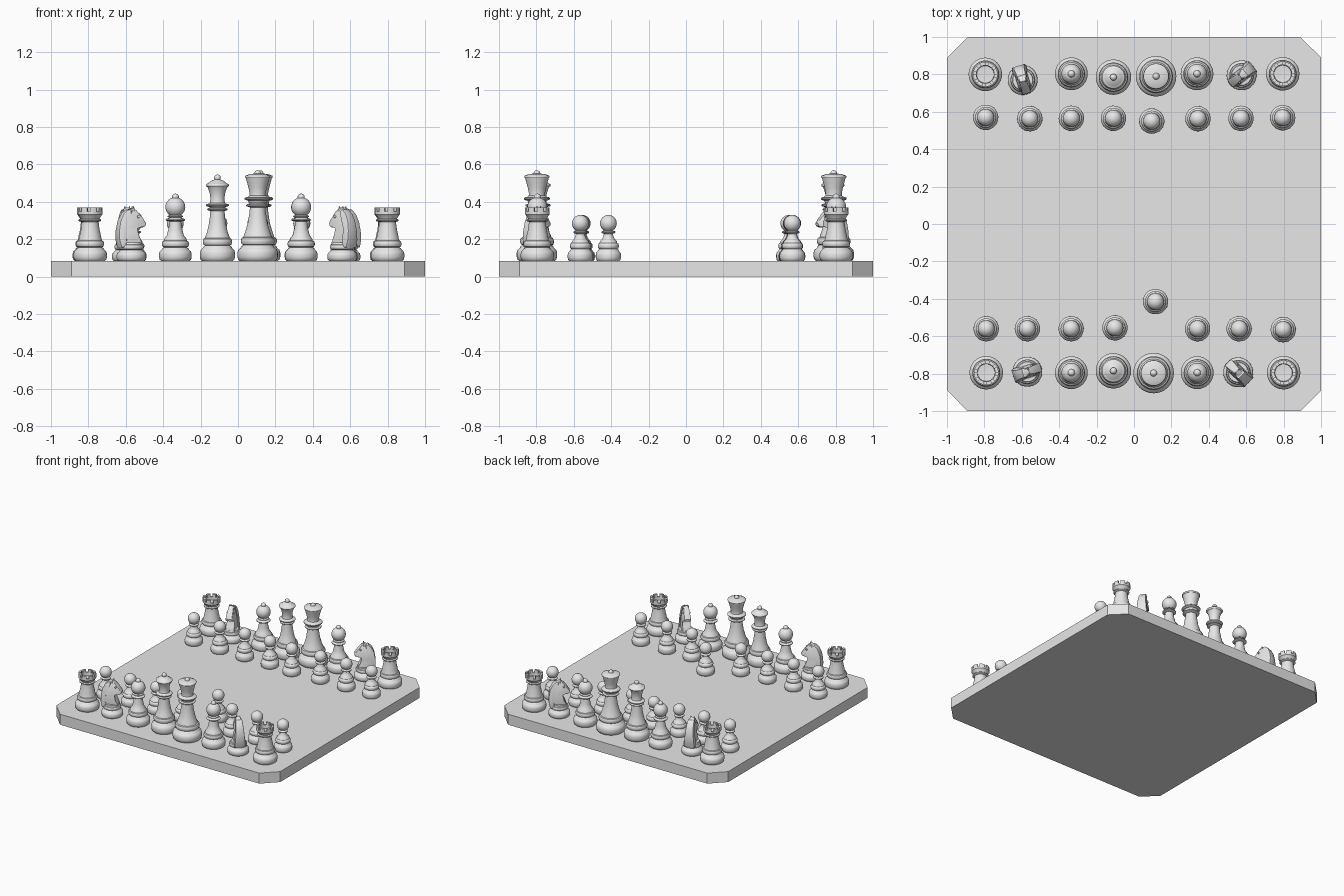
import bpy, bmesh, math
from mathutils import Matrix, Vector

if "Cube" in bpy.data.objects:
    bpy.data.objects.remove(bpy.data.objects["Cube"])

TOP = 0.085          # board height
SEG = 32

grey = bpy.data.materials.new("plain_grey")
grey.diffuse_color = (0.8, 0.8, 0.8, 1)
grey.use_nodes = True
grey.node_tree.nodes["Principled BSDF"].inputs["Base Color"].default_value = grey.diffuse_color


def finish(bm, name):
    bmesh.ops.recalc_face_normals(bm, faces=bm.faces[:])
    me = bpy.data.meshes.new(name)
    bm.to_mesh(me)
    bm.free()
    me.materials.append(grey)
    me.shade_smooth()
    me.set_sharp_from_angle(angle=math.radians(38))
    return me


def place(me, name, x, y, z=TOP, turn=0):
    ob = bpy.data.objects.new(name, me)
    ob.location = (x, y, z)
    ob.rotation_euler.z = math.radians(turn)
    bpy.context.collection.objects.link(ob)


# ---- profile helpers (radius, height) ----
def bulge(r, z0, z1, d, n=5):
    """Rounded ring of outer radius r between two heights."""
    mid, h = (z0 + z1) / 2, (z1 - z0) / 2
    angles = [math.pi * (i / n - 0.5) for i in range(n + 1)]
    return [(r - d + d * math.cos(a), mid + h * math.sin(a)) for a in angles]


def ball(r, zc, start=-60, end=90, n=10):
    pts = []
    for i in range(n + 1):
        a = math.radians(start + (end - start) * i / n)
        pts.append((r * math.cos(a) if i < n or end < 90 else 0, zc + r * math.sin(a)))
    return pts


def foot(r, h):
    """Turned base shared by every piece."""
    return ([(0, 0)] + bulge(r, 0, 0.46 * h, 0.12 * r)
            + [(0.83 * r, 0.5 * h), (0.79 * r, 0.56 * h)]
            + bulge(0.83 * r, 0.6 * h, 0.9 * h, 0.13 * r) + [(0.66 * r, h)])


def lathe(bm, pts):
    vs = [bm.verts.new((r, 0, z)) for r, z in pts]
    es = [bm.edges.new(p) for p in zip(vs, vs[1:])]
    bmesh.ops.spin(bm, geom=vs + es, cent=(0, 0, 0), axis=(0, 0, 1),
                   angle=2 * math.pi, steps=SEG, use_duplicate=False)
    bmesh.ops.remove_doubles(bm, verts=bm.verts[:], dist=0.0003)


def turned(name, pts):
    bm = bmesh.new()
    lathe(bm, pts)
    return finish(bm, name)


# ---- board with cut corners ----
bm = bmesh.new()
c = 0.89
outline = [(c, -1), (1, -c), (1, c), (c, 1), (-c, 1), (-1, c), (-1, -c), (-c, -1)]
low = [bm.verts.new((x, y, 0)) for x, y in outline]
face = bm.faces.new(low)
ext = bmesh.ops.extrude_face_region(bm, geom=[face], use_keep_orig=True)
bmesh.ops.translate(bm, vec=(0, 0, TOP),
                    verts=[v for v in ext["geom"] if isinstance(v, bmesh.types.BMVert)])
place(finish(bm, "board"), "board", 0, 0, 0)

# ---- pawn, bishop, queen, king ----
pawn = turned("pawn", foot(0.068, 0.105)
              + [(0.034, 0.115), (0.027, 0.13), (0.024, 0.143)]
              + bulge(0.038, 0.146, 0.160, 0.010) + [(0.024, 0.164)]
              + ball(0.045, 0.2))

bishop = turned("bishop", foot(0.088, 0.12)
                + [(0.046, 0.135), (0.038, 0.165), (0.033, 0.195), (0.031, 0.21)]
                + bulge(0.052, 0.212, 0.226, 0.012) + [(0.034, 0.23)]
                + bulge(0.042, 0.232, 0.242, 0.008) + [(0.03, 0.246)]
                + ball(0.053, 0.287, -52, 75) + ball(0.019, 0.340, -45, 90, 7))

queen = turned("queen", foot(0.095, 0.135)
               + [(0.056, 0.15), (0.047, 0.19), (0.041, 0.23), (0.038, 0.265)]
               + bulge(0.055, 0.268, 0.282, 0.012) + [(0.042, 0.286)]
               + bulge(0.062, 0.289, 0.305, 0.014) + [(0.04, 0.31), (0.037, 0.33),
               (0.041, 0.36), (0.051, 0.39)] + bulge(0.062, 0.395, 0.412, 0.008)
               + [(0.045, 0.418), (0.032, 0.428), (0.015, 0.434)]
               + ball(0.018, 0.443, -35, 90, 7))

king = turned("king", foot(0.109, 0.14)
              + [(0.066, 0.155), (0.053, 0.20), (0.045, 0.25), (0.041, 0.285)]
              + bulge(0.062, 0.288, 0.304, 0.014) + [(0.046, 0.309)]
              + bulge(0.070, 0.322, 0.342, 0.018) + [(0.044, 0.348), (0.043, 0.36),
              (0.049, 0.39), (0.057, 0.42), (0.063, 0.442)]
              + bulge(0.068, 0.442, 0.456, 0.006)
              + [(0.045, 0.463), (0.018, 0.466)] + ball(0.018, 0.466, 0, 90, 6))

# ---- rook with battlements ----
bm = bmesh.new()
lathe(bm, foot(0.09, 0.12)
      + [(0.057, 0.135), (0.050, 0.165), (0.046, 0.195), (0.045, 0.208)]
      + bulge(0.059, 0.209, 0.224, 0.010) + [(0.052, 0.229), (0.061, 0.243),
      (0.066, 0.248), (0.066, 0.262), (0.048, 0.262), (0.046, 0.238), (0, 0.234)])
for k in range(8):
    rings = []
    for i in range(4):
        a = math.radians(45 * k + 10 * i)
        rings.append([bm.verts.new((r * math.cos(a), r * math.sin(a), z))
                      for r, z in ((0.048, 0.26), (0.066, 0.26), (0.066, 0.284), (0.048, 0.284))])
    for p, q in zip(rings, rings[1:]):
        for j in range(4):
            bm.faces.new((p[j], p[j - 1], q[j - 1], q[j]))
    bm.faces.new(rings[0])
    bm.faces.new(rings[-1][::-1])
rook = finish(bm, "rook")


# ---- knight: horse head slab facing +x ----
def slab(bm, pts, extra=0.0):
    """Upright slab that thins toward the top."""
    sides = []
    for s in (-1, 1):
        sides.append([bm.verts.new((x, s * (0.036 - 0.085 * (z - 0.07) + extra), z)) for x, z in pts])
    caps = [bm.faces.new(sides[0]), bm.faces.new(sides[1][::-1])]
    n = len(pts)
    for i in range(n):
        bm.faces.new((sides[0][i], sides[0][i - 1], sides[1][i - 1], sides[1][i]))
    edges = list({e for f in caps for e in f.edges})
    bmesh.ops.bevel(bm, geom=edges, offset=0.006, segments=2, affect='EDGES',
                    profile=0.5, clamp_overlap=True)


bm = bmesh.new()
back = [(-0.064, 0.07), (-0.075, 0.11), (-0.075, 0.16), (-0.066, 0.21), (-0.047, 0.25), (-0.022, 0.272)]
slab(bm, back + [(0.008, 0.284), (0.024, 0.268), (0.046, 0.248), (0.062, 0.222), (0.076, 0.203),
                 (0.073, 0.186), (0.056, 0.178), (0.035, 0.183), (0.018, 0.176),
                 (0.022, 0.152), (0.04, 0.125), (0.052, 0.09), (0.048, 0.07)])
# mane along the neck
slab(bm, [(x - 0.004, z + 0.002) for x, z in back]
     + [(0.0, 0.272), (-0.012, 0.245), (-0.03, 0.215), (-0.04, 0.17), (-0.044, 0.12), (-0.038, 0.07)], 0.006)
# ears and eyes
for s in (-1, 1):
    bmesh.ops.create_cone(bm, segments=8, radius1=0.011, radius2=0.001, depth=0.03, cap_ends=True,
                          matrix=Matrix.Translation((0.008, s * 0.013, 0.278)))
    bmesh.ops.create_uvsphere(bm, u_segments=10, v_segments=6, radius=0.007,
                              matrix=Matrix.Translation((0.032, s * 0.023, 0.235)))
lathe_bm = foot(0.08, 0.098) + [(0, 0.1)]
lathe(bm, lathe_bm)
knight = finish(bm, "knight")

# ---- layout: x, y, turn ----
army = {
    "back": [(rook, -.795, .80, 0), (knight, -.595, .77, -73), (bishop, -.335, .803, 0),
             (queen, -.11, .785, 0), (king, .118, .79, 0), (bishop, .337, .803, 0),
             (knight, .575, .795, 218), (rook, .795, .803, 0)],
    "front": [(rook, -.79, -.795, 0), (knight, -.57, -.79, 18), (bishop, -.335, -.795, 0),
              (queen, -.11, -.785, 0), (king, .105, -.797, 0), (bishop, .338, -.795, 0),
              (knight, .557, -.793, 136), (rook, .80, -.795, 0)],
}
for side, pieces in army.items():
    for i, (me, x, y, turn) in enumerate(pieces):
        place(me, f"{side}_{me.name}_{i + 1}", x, y, turn=turn)

pawns = {
    "back": [(-.793, .57), (-.557, .563), (-.335, .565), (-.11, .565),
             (.095, .55), (.342, .563), (.572, .565), (.795, .568)],
    "front": [(-.79, -.56), (-.57, -.56), (-.336, -.56), (-.102, -.555),
              (.115, -.415), (.34, -.56), (.562, -.56), (.798, -.565)],
}
for side, spots in pawns.items():
    for i, (x, y) in enumerate(spots):
        place(pawn, f"{side}_pawn_{i + 1}", x, y)
